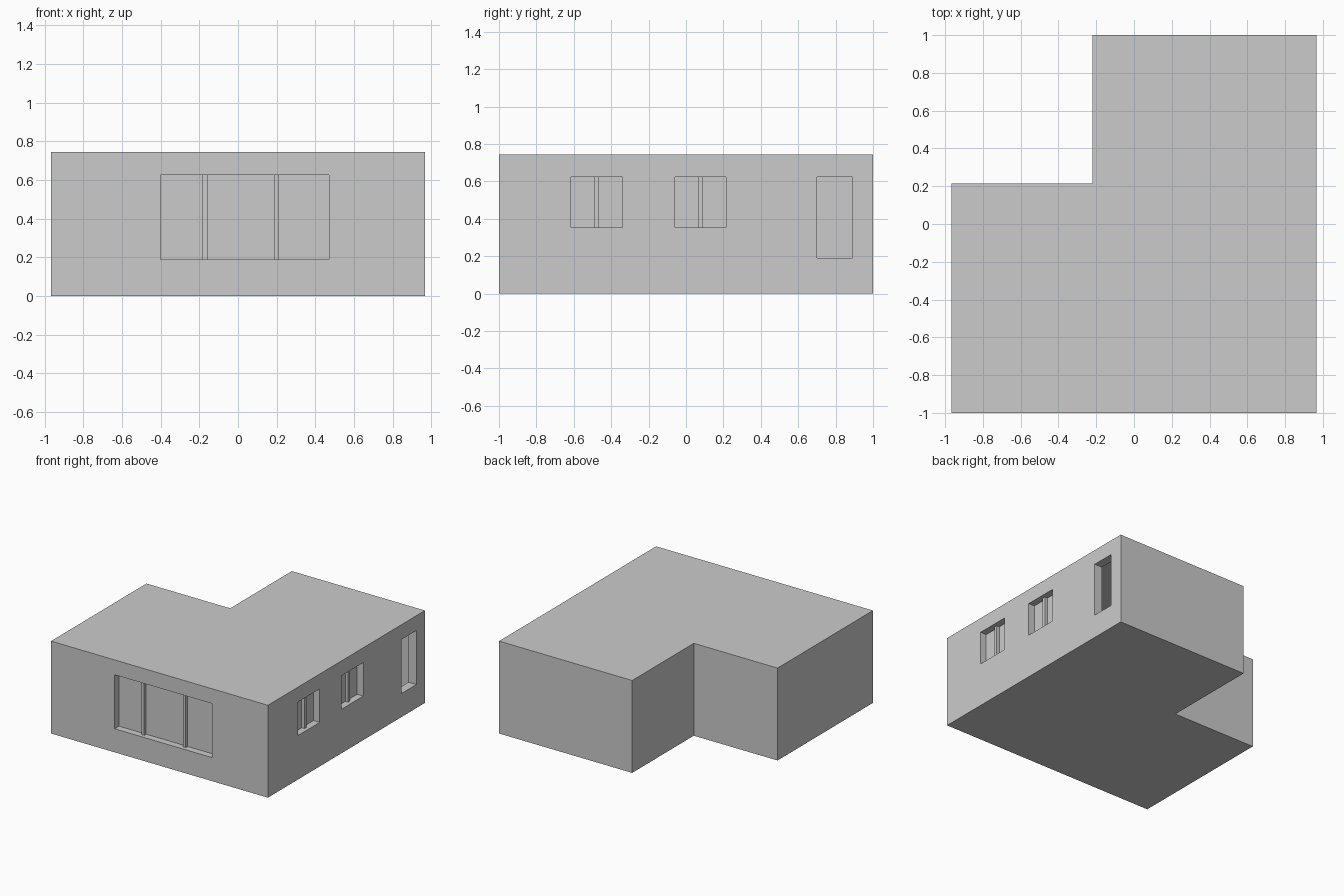
import bpy
import bmesh

old = bpy.data.objects.get("Cube")
if old:
    bpy.data.objects.remove(old, do_unlink=True)

HEIGHT = 0.745
WALL = 0.07
EAST, FRONT = 0.967, -1.0

grey = bpy.data.materials.new("plain_grey")
grey.use_nodes = True
tone = (0.6, 0.6, 0.6, 1)
grey.diffuse_color = tone
grey.node_tree.nodes["Principled BSDF"].inputs["Base Color"].default_value = tone


def prism(name, outline, z0, z1):
    """Extrude a floor outline from z0 to z1."""
    bm = bmesh.new()
    face = bm.faces.new([bm.verts.new((x, y, z0)) for x, y in outline])
    side = bmesh.ops.extrude_face_region(bm, geom=[face])["geom"]
    verts = [v for v in side if isinstance(v, bmesh.types.BMVert)]
    bmesh.ops.translate(bm, verts=verts, vec=(0, 0, z1 - z0))
    bmesh.ops.recalc_face_normals(bm, faces=bm.faces)
    mesh = bpy.data.meshes.new(name)
    bm.to_mesh(mesh)
    bm.free()
    mesh.materials.append(grey)
    obj = bpy.data.objects.new(name, mesh)
    bpy.context.collection.objects.link(obj)
    return obj


def box(name, x, y, z):
    return prism(name, [(x[0], y[0]), (x[1], y[0]), (x[1], y[1]), (x[0], y[1])], *z)


def carve(target, cutter):
    cutter.hide_render = True
    mod = target.modifiers.new("cut", "BOOLEAN")
    mod.operation = "DIFFERENCE"
    mod.solver = "EXACT"
    mod.object = cutter
    bpy.context.view_layer.objects.active = target
    bpy.ops.object.modifier_apply(modifier=mod.name)
    bpy.data.objects.remove(cutter, do_unlink=True)


def footprint(inset):
    """L-shaped plan, moved inwards by the inset."""
    w, e, s, n = -EAST + inset, EAST - inset, FRONT + inset, 1 - inset
    nx, ny = -0.22 + inset, 0.215 - inset
    return [(w, s), (e, s), (e, n), (nx, n), (nx, ny), (w, ny)]


def wall_box(name, side, span, z, near, far):
    """Box in the front or side wall, between two depths from its outer face."""
    if side == "front":
        return box(name, span, (FRONT + near, FRONT + far), z)
    return box(name, (EAST - far, EAST - near), span, z)


# Hollow shell
house = prism("house_walls", footprint(0), 0, HEIGHT)
carve(house, prism("room_cutter", footprint(WALL), WALL, HEIGHT - WALL))

# Openings: name, wall, span along the wall, heights, mullion centres
openings = [
    ("front_window", "front", (-0.40, 0.47), (0.19, 0.625), (-0.17, 0.2)),
    ("side_window_front", "side", (-0.615, -0.34), (0.355, 0.625), (-0.4775,)),
    ("side_window_middle", "side", (-0.06, 0.215), (0.355, 0.625), (0.0775,)),
    ("side_doorway", "side", (0.70, 0.89), (0.19, 0.625), ()),
]
for name, side, span, z, bars in openings:
    carve(house, wall_box(name + "_cutter", side, span, z, -0.05, WALL + 0.02))
    if not bars:
        continue
    # Pane and upright bars set back in the opening
    wall_box(name + "_pane", side, span, z, 0.055, WALL)
    for i, c in enumerate(bars):
        wall_box(f"{name}_mullion_{i + 1}", side, (c - 0.013, c + 0.013), z, 0.03, 0.056)
